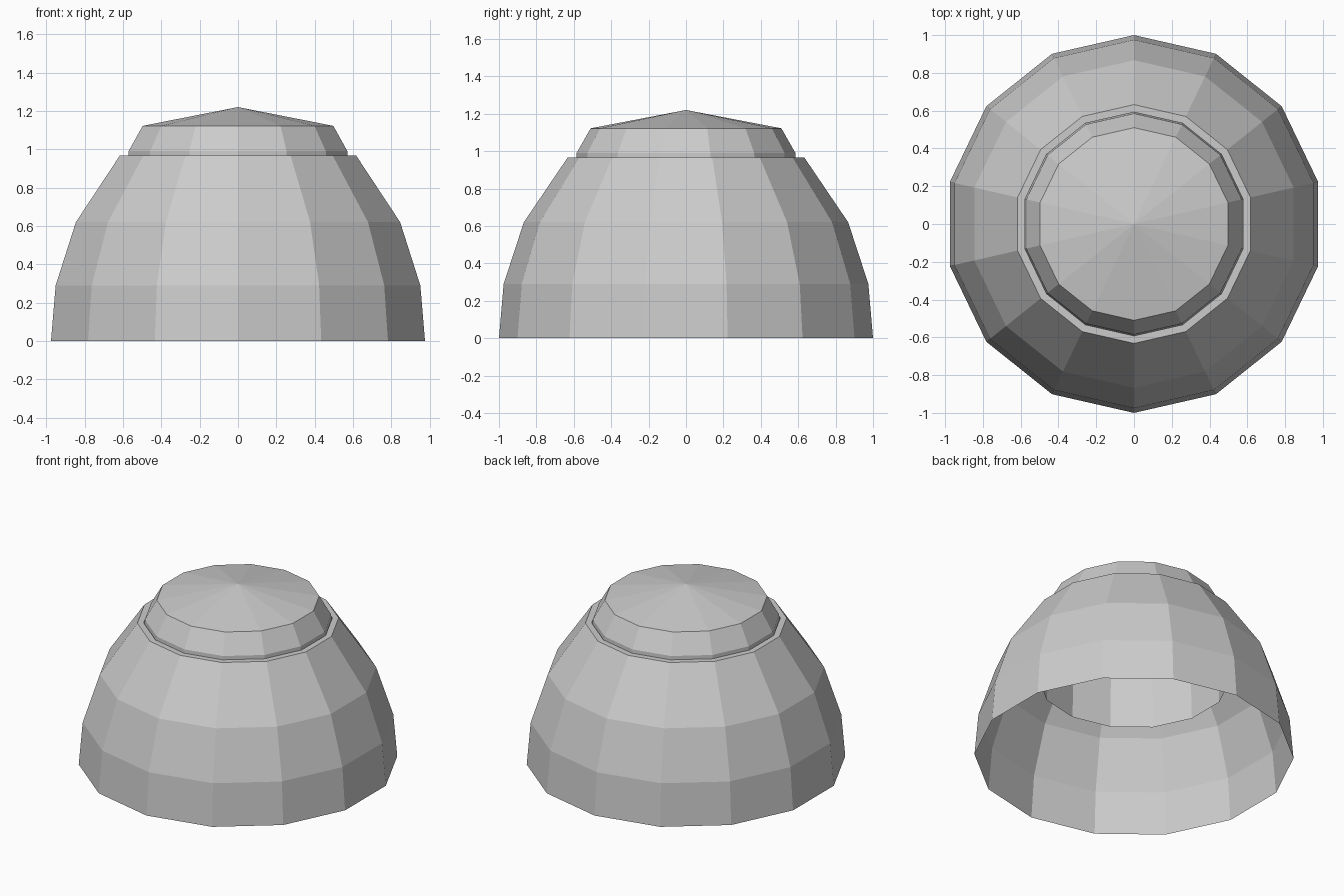
import bpy, bmesh, math

if "Cube" in bpy.data.objects:
    bpy.data.objects.remove(bpy.data.objects["Cube"], do_unlink=True)

SIDES = 14

grey = bpy.data.materials.new("plain grey")
grey.use_nodes = True
colour = (0.6, 0.6, 0.6, 1)
grey.diffuse_color = colour
grey.node_tree.nodes["Principled BSDF"].inputs["Base Color"].default_value = colour


def lathe(name, profile):
    """Turn a (radius, height) profile, listed bottom to top, into a faceted open shell."""
    bm = bmesh.new()
    rings = []
    for r, z in profile:
        if r == 0:
            rings.append([bm.verts.new((0, 0, z))] * SIDES)
            continue
        angles = [math.pi / 2 + math.tau * i / SIDES for i in range(SIDES)]
        rings.append([bm.verts.new((r * math.cos(a), r * math.sin(a), z)) for a in angles])
    for low, high in zip(rings, rings[1:]):
        for i in range(SIDES):
            j = (i + 1) % SIDES
            corners = [low[i], low[j], high[j], high[i]]
            bm.faces.new(list(dict.fromkeys(corners)))
    mesh = bpy.data.meshes.new(name)
    bm.to_mesh(mesh)
    bm.free()
    mesh.materials.append(grey)
    obj = bpy.data.objects.new(name, mesh)
    bpy.context.collection.objects.link(obj)
    return obj


# Hollow outer dome with a narrow flat lip at the top
lathe("outer_dome", [(1, 0), (0.975, 0.29), (0.867, 0.62), (0.632, 0.967), (0.592, 0.967)])

# Inner sleeve, open below, closed by a shallow pointed cap
lathe("capped_sleeve", [(0.6, 0.55), (0.585, 0.99), (0.51, 1.122), (0, 1.22)])
